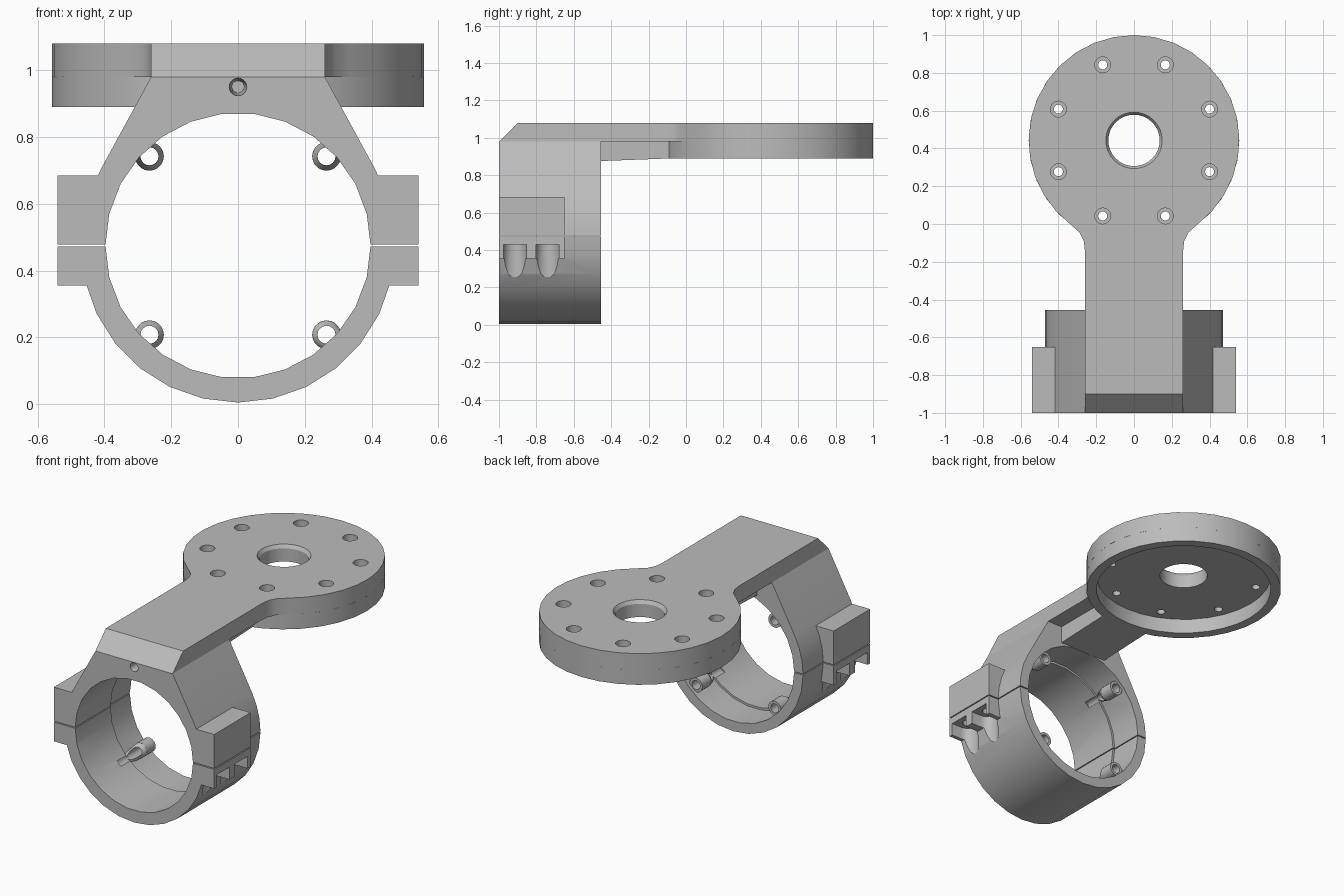
import bpy, bmesh, math
from mathutils import Vector

cube = bpy.data.objects.get("Cube")
if cube:
    bpy.data.objects.remove(cube, do_unlink=True)

grey = bpy.data.materials.new("plain_grey")
grey.use_nodes = True
grey.diffuse_color = (0.5, 0.5, 0.5, 1)
grey.node_tree.nodes["Principled BSDF"].inputs["Base Color"].default_value = (0.5, 0.5, 0.5, 1)

RING_Z = 0.475           # bore axis height
FRONT, BACK = -1.0, -0.455
SPLIT = 0.003            # half the gap between the clamp halves
DISC_Y, DISC_R = 0.4425, 0.5575
PLATE_LOW, TOP = 0.98, 1.08
EAR_BACK = -0.65


def arc(cx, cy, r, start, end, steps):
    angles = [math.radians(start + (end - start) * i / steps) for i in range(steps + 1)]
    return [(cx + r * math.cos(a), cy + r * math.sin(a)) for a in angles]


def circle(cx, cy, r, sides):
    return arc(cx, cy, r, 0, 360, sides)[:-1]


def loft(name, first, last, axis, a, b):
    """Solid between two matching outlines placed at a and b on an axis."""
    place = {"x": lambda u, v, w: (w, u, v),
             "y": lambda u, v, w: (u, w, v),
             "z": lambda u, v, w: (u, v, w)}[axis]
    bm = bmesh.new()
    lo = [bm.verts.new(place(u, v, a)) for u, v in first]
    hi = [bm.verts.new(place(u, v, b)) for u, v in last]
    bm.faces.new(lo)
    bm.faces.new(hi)
    n = len(lo)
    for i in range(n):
        j = (i + 1) % n
        bm.faces.new((lo[i], lo[j], hi[j], hi[i]))
    bmesh.ops.recalc_face_normals(bm, faces=bm.faces)
    mesh = bpy.data.meshes.new(name)
    bm.to_mesh(mesh)
    bm.free()
    mesh.materials.append(grey)
    obj = bpy.data.objects.new(name, mesh)
    bpy.context.collection.objects.link(obj)
    return obj


def prism(name, outline, axis, a, b):
    return loft(name, outline, outline, axis, a, b)


def rect(u0, v0, u1, v1):
    return [(u0, v0), (u1, v0), (u1, v1), (u0, v1)]


def combine(target, tool, operation):
    """Apply a boolean and discard the tool."""
    mod = target.modifiers.new("combine", "BOOLEAN")
    mod.object, mod.operation, mod.solver = tool, operation, "EXACT"
    bpy.context.view_layer.objects.active = target
    bpy.ops.object.modifier_apply(modifier=mod.name)
    bpy.data.objects.remove(tool, do_unlink=True)


def cut(target, tool):
    combine(target, tool, "DIFFERENCE")


def add(target, tool):
    combine(target, tool, "UNION")


def mirrored(points):
    return points + [(-u, v) for u, v in reversed(points)]


# Upper bracket: half ring with tangent sides rising to the arm
side = arc(0, RING_Z, 0.47, 0, 29, 3)
side[0] = (0.47, RING_Z + SPLIT)
upper = prism("upper_bracket", mirrored(side + [(0.26, PLATE_LOW)]), "y", FRONT, BACK)

# Lower clamp: half ring
low = arc(0, RING_Z, 0.47, 180, 360, 14)
low[0], low[-1] = (-0.47, RING_Z - SPLIT), (0.47, RING_Z - SPLIT)
lower = prism("lower_clamp", low, "y", FRONT, BACK)

# Clamping ears on both sides
for s in (-1, 1):
    add(upper, prism("ear", rect(s * 0.38, RING_Z + SPLIT, s * 0.54, 0.685), "y", FRONT, EAR_BACK))
    add(lower, prism("ear", rect(s * 0.38, 0.355, s * 0.54, RING_Z - SPLIT), "y", FRONT, EAR_BACK))

# Stepped bore
for part in (upper, lower):
    cut(part, prism("bore", circle(0, RING_Z, 0.397, 26), "y", FRONT - 0.1, BACK + 0.1))
    cut(part, prism("bore", circle(0, RING_Z, 0.41, 26), "y", -0.66, BACK + 0.1))

# Screw bosses inside the ring, tapering forward into the wall
for part, up in ((upper, 1), (lower, -1)):
    for s in (-1, 1):
        x, z = s * 0.265, RING_Z + up * 0.267
        wall = circle(s * 0.304, RING_Z + up * 0.304, 0.028, 20)
        add(part, prism("boss", circle(x, z, 0.043, 20), "y", -0.56, -0.475))
        add(part, loft("taper", wall, circle(x, z, 0.043, 20), "y", -0.66, -0.559))
        cut(part, prism("boss_hole", circle(x, z, 0.027, 16), "y", -0.75, -0.4))

# Open nut pockets and screw holes through the ears
for s in (-1, 1):
    for y in (-0.915, -0.74):
        cut(lower, prism("pocket", circle(s * 0.475, y, 0.062, 20), "z", 0.1, 0.43))
        cut(lower, prism("pocket", rect(s * 0.475, y - 0.062, s * 0.6, y + 0.062), "z", 0.1, 0.43))
        cut(lower, prism("screw_hole", circle(s * 0.475, y, 0.03, 16), "z", 0.4, 0.6))
        cut(upper, prism("screw_hole", circle(s * 0.475, y, 0.03, 16), "z", 0.4, 0.62))

# Blind hole in the front
cut(upper, loft("front_hole", circle(0, 0.95, 0.027, 20), circle(0, 0.95, 0.018, 20), "y", -1.01, -0.85))

# Arm and disc plate with filleted neck
neck = [(0.26, FRONT), (0.26, -0.14), (0.266, -0.09), (0.288, -0.045)]
half = neck + arc(0, DISC_Y, DISC_R, -53, 90, 13)[:-1]
outline = half + [(0, DISC_Y + DISC_R)] + [(-x, y) for x, y in reversed(half)]
plate = prism("arm_plate", outline, "z", PLATE_LOW, TOP)
for v in plate.data.vertices:      # sloped front edge
    if v.co.y < -0.99 and v.co.z > 1.0:
        v.co.y = -0.9

# Centre hole with chamfer, and ring of counterbored holes
cut(plate, prism("centre_hole", circle(0, DISC_Y, 0.136, 32), "z", 0.9, 1.2))
cut(plate, loft("centre_chamfer", circle(0, DISC_Y, 0.136, 32), circle(0, DISC_Y, 0.15, 32), "z", 1.06, TOP + 0.001))
for i in range(8):
    a = math.radians(22.5 + 45 * i)
    x, y = 0.433 * math.cos(a), DISC_Y + 0.433 * math.sin(a)
    cut(plate, prism("bolt_hole", circle(x, y, 0.024, 16), "z", 0.9, 1.2))
    cut(plate, prism("counterbore", circle(x, y, 0.042, 20), "z", 1.03, 1.2))

# Hanging rim under the disc
rim = prism("disc_rim", circle(0, DISC_Y, DISC_R, 32), "z", 0.89, PLATE_LOW)
cut(rim, prism("recess", circle(0, DISC_Y, 0.5, 32), "z", 0.8, 1.1))

# Stiffening rib beneath the arm
rib = prism("arm_rib", [(-0.46, 0.876), (-0.09, 0.89), (-0.09, PLATE_LOW), (-0.46, PLATE_LOW)], "x", -0.16, 0.16)

# Smooth shading with sharp edges kept
bpy.ops.object.select_all(action="DESELECT")
for obj in (upper, lower, plate, rim, rib):
    obj.select_set(True)
bpy.context.view_layer.objects.active = plate
bpy.ops.object.shade_smooth_by_angle(angle=math.radians(30))
